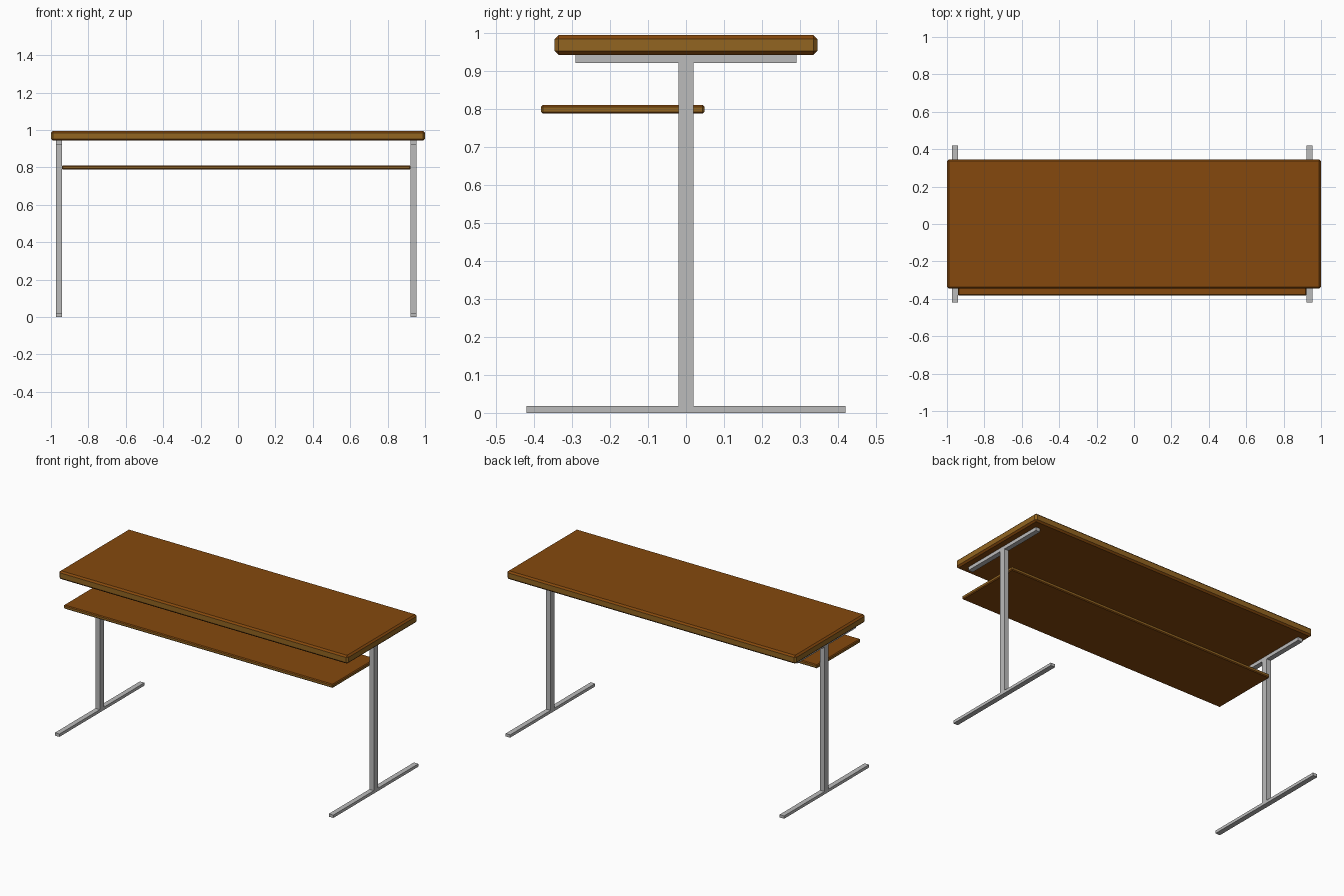
import bpy, bmesh
from mathutils import Vector

if "Cube" in bpy.data.objects:
    bpy.data.objects.remove(bpy.data.objects["Cube"])


def material(name, rgb):
    m = bpy.data.materials.new(name)
    m.diffuse_color = (*rgb, 1.0)
    m.use_nodes = True
    m.node_tree.nodes["Principled BSDF"].inputs["Base Color"].default_value = m.diffuse_color
    return m


WOOD = material("brown wood", (0.235, 0.066, 0.004))
EDGE = material("light wood edge", (0.29, 0.128, 0.015))
STEEL = material("grey steel", (0.50, 0.50, 0.50))


def box(name, lo, hi, mats, chamfer=0.0):
    """Box between two corners, optionally chamfered on every edge."""
    lo, hi = Vector(lo), Vector(hi)
    bm = bmesh.new()
    bmesh.ops.create_cube(bm, size=1.0)
    bmesh.ops.scale(bm, vec=hi - lo, verts=bm.verts)
    bmesh.ops.translate(bm, vec=(lo + hi) / 2, verts=bm.verts)
    if chamfer:
        bmesh.ops.bevel(bm, geom=bm.edges[:], offset=chamfer, segments=1,
                        affect='EDGES', profile=0.5)
    bm.normal_update()
    # upright faces take the edge colour when there is one
    if len(mats) > 1:
        for f in bm.faces:
            f.material_index = 1 if abs(f.normal.z) < 0.1 else 0
    me = bpy.data.meshes.new(name)
    bm.to_mesh(me)
    bm.free()
    for m in mats:
        me.materials.append(m)
    ob = bpy.data.objects.new(name, me)
    bpy.context.collection.objects.link(ob)
    return ob


# wooden panels
box("table_top", (-1.0, -0.346, 0.943), (1.0, 0.346, 0.995), [WOOD, EDGE], 0.01)
box("shelf", (-0.941, -0.382, 0.788), (0.923, 0.049, 0.811), [WOOD, EDGE], 0.005)

# steel legs: foot, post and top bar at each end
for side, x0, x1 in (("left", -0.973, -0.942), ("right", 0.923, 0.954)):
    box(side + "_foot", (x0, -0.42, 0.0), (x1, 0.42, 0.018), [STEEL])
    box(side + "_post", (x0, -0.02, 0.018), (x1, 0.02, 0.922), [STEEL])
    box(side + "_top_bar", (x0, -0.291, 0.922), (x1, 0.291, 0.943), [STEEL])
